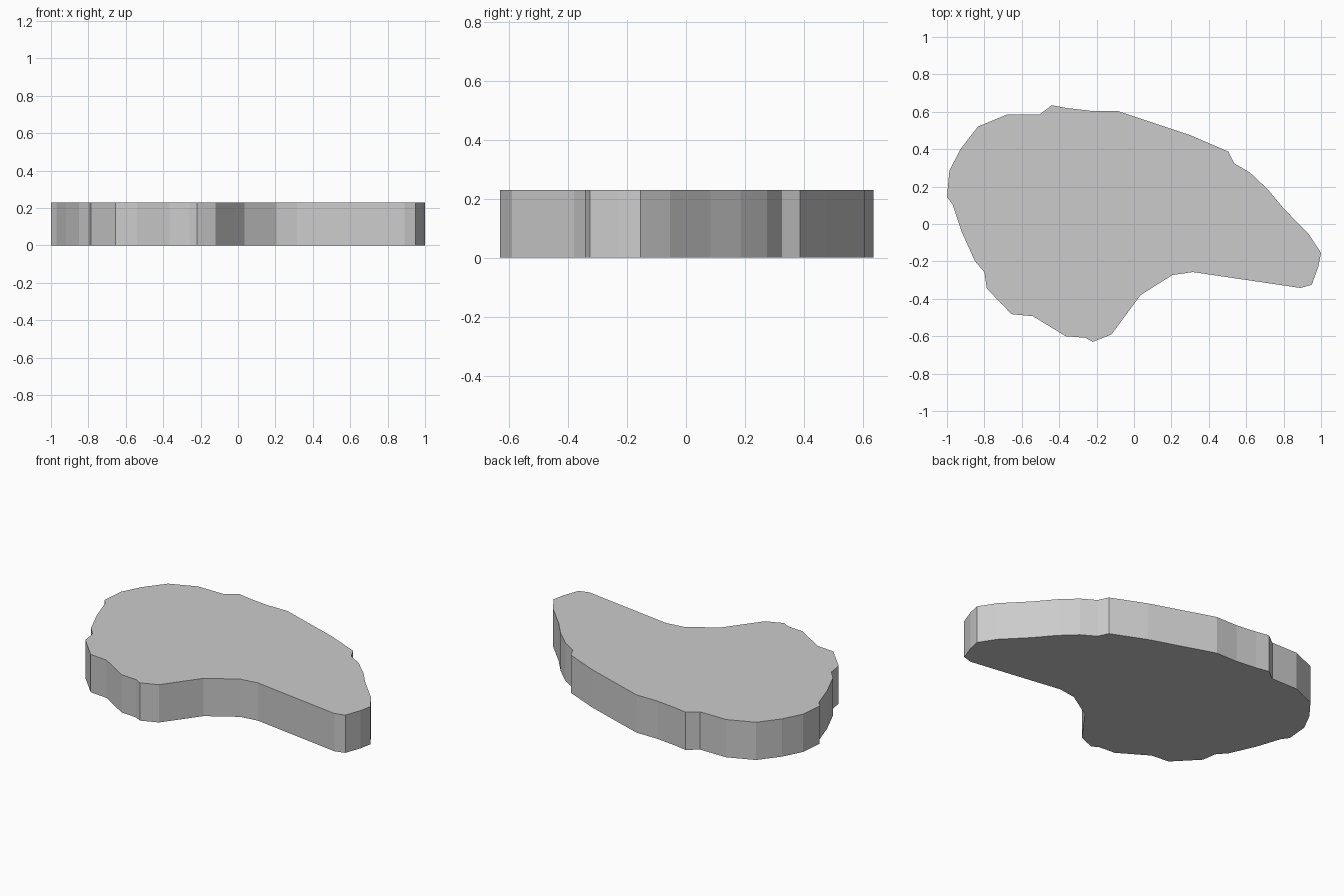
import bpy, bmesh

HEIGHT = 0.23

# Outline of the slab seen from above, clockwise from the back
OUTLINE = [
    (-0.44, 0.635), (-0.36, 0.62), (-0.23, 0.605), (-0.09, 0.605), (0.30, 0.475),
    (0.505, 0.387), (0.535, 0.325), (0.62, 0.275), (0.715, 0.185), (0.80, 0.083),
    (0.935, -0.055), (1.0, -0.155), (0.985, -0.23), (0.95, -0.325), (0.89, -0.342),
    (0.315, -0.257), (0.205, -0.273), (0.035, -0.38), (-0.12, -0.59), (-0.22, -0.63),
    (-0.26, -0.608), (-0.365, -0.60), (-0.54, -0.493), (-0.655, -0.482), (-0.787, -0.345),
    (-0.80, -0.257), (-0.85, -0.20), (-0.92, -0.045), (-0.97, 0.105), (-1.0, 0.145),
    (-0.987, 0.285), (-0.928, 0.40), (-0.835, 0.52), (-0.68, 0.585), (-0.505, 0.585),
]

# Flat stone slab: fill the outline and extrude it upwards
bm = bmesh.new()
base = bm.faces.new([bm.verts.new((x, y, 0)) for x, y in OUTLINE])
top = bmesh.ops.extrude_face_region(bm, geom=[base], use_keep_orig=True)
top_verts = [g for g in top["geom"] if isinstance(g, bmesh.types.BMVert)]
bmesh.ops.translate(bm, verts=top_verts, vec=(0, 0, HEIGHT))
bmesh.ops.recalc_face_normals(bm, faces=bm.faces)

mesh = bpy.data.meshes.new("stone_slab")
bm.to_mesh(mesh)
bm.free()
slab = bpy.data.objects.new("stone_slab", mesh)
bpy.context.collection.objects.link(slab)
